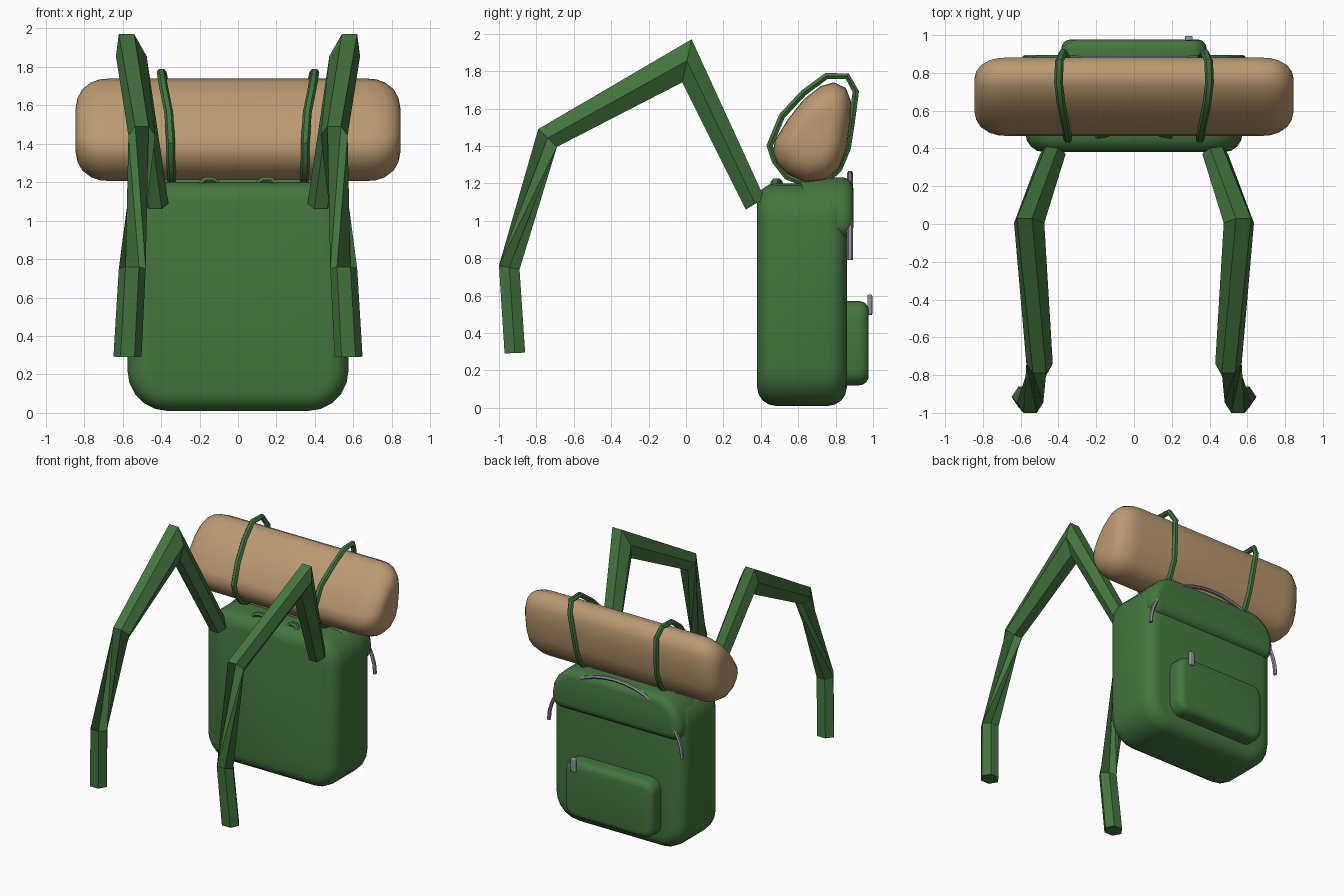
import bpy, bmesh, math
from mathutils import Vector

if "Cube" in bpy.data.objects:
    bpy.data.objects.remove(bpy.data.objects["Cube"])


def material(name, rgb):
    m = bpy.data.materials.new(name)
    m.diffuse_color = (*rgb, 1)
    m.use_nodes = True
    m.node_tree.nodes["Principled BSDF"].inputs["Base Color"].default_value = m.diffuse_color
    return m


GREEN = material("green canvas", (0.058, 0.180, 0.050))
TAN = material("tan blanket", (0.50, 0.325, 0.165))
GREY = material("grey metal", (0.30, 0.28, 0.34))


def loft(name, rings, mat, closed=False, shift=None, angle=40):
    """Skin equal-sized rings; shift maps a ring index to a twist in vertices."""
    shift = shift or {}
    bm = bmesh.new()
    vr = [[bm.verts.new(p) for p in r] for r in rings]
    n = len(vr[0])
    for j in range(len(vr) if closed else len(vr) - 1):
        a, b, k = vr[j], vr[(j + 1) % len(vr)], shift.get(j, 0)
        for i in range(n):
            bm.faces.new((a[i], a[(i + 1) % n], b[(i + 1 + k) % n], b[(i + k) % n]))
    if not closed:
        bm.faces.new(vr[0])
        bm.faces.new(vr[-1])
    bmesh.ops.recalc_face_normals(bm, faces=bm.faces)
    me = bpy.data.meshes.new(name)
    bm.to_mesh(me)
    bm.free()
    me.shade_smooth()
    me.set_sharp_from_angle(angle=math.radians(angle))
    me.materials.append(mat)
    ob = bpy.data.objects.new(name, me)
    bpy.context.collection.objects.link(ob)
    return ob


def slab(name, hx, z0, z1, y0, y1, r_bot, r_top, edge, mat, lean=0):
    """Rounded rectangle in x/z, with soft front and back edges."""
    def ring(y, inset):
        pts = []
        for sx, top, start in ((1, 1, 0), (-1, 1, 90), (-1, 0, 180), (1, 0, 270)):
            r = r_top if top else r_bot
            cx, cz = sx * (hx - r), (z1 - r if top else z0 + r)
            for k in range(6):
                a = math.radians(start + 18 * k)
                rr = r - inset
                pts.append((cx + rr * math.cos(a), y, cz + rr * math.sin(a)))
        return pts
    quarter = [math.radians(a) for a in (0, 22.5, 45, 67.5, 90)]
    rings = [ring(y0 + edge * (1 - math.cos(a)), edge * (1 - math.sin(a))) for a in quarter]
    rings += [ring(y1 - edge * (1 - math.cos(a)), edge * (1 - math.sin(a))) for a in reversed(quarter)]
    return loft(name, rings, mat)


def tube(name, pts, axis, width, thick, mat, closed=False):
    """Hexagonal band along a path; axis is its width direction."""
    pts, axis, n = [Vector(p) for p in pts], Vector(axis), len(pts)
    rings = []
    for i, p in enumerate(pts):
        a = pts[(i - 1) % n] if closed or i else p
        b = pts[(i + 1) % n] if closed or i < n - 1 else p
        nor = (b - a).cross(axis).normalized()
        rings.append([p + axis * (width / 2 * math.cos(t)) + nor * (thick / 2 * math.sin(t) / 0.866)
                      for t in (k * math.pi / 3 for k in range(6))])
    return loft(name, rings, mat, closed)


# Pack body, top flap and rear pocket
slab("pack_body", 0.575, 0.01, 1.2, 0.38, 0.86, 0.21, 0.2, 0.1, GREEN)
slab("top_flap", 0.562, 0.905, 1.232, 0.60, 0.895, 0.08, 0.22, 0.06, GREEN)
slab("rear_pocket", 0.385, 0.12, 0.57, 0.78, 0.977, 0.09, 0.09, 0.05, GREEN)

# Zip arc on the flap and pull tab on the pocket
arc = [(0.58 * math.cos(a), 0.877, 0.79 + 0.465 * math.sin(a))
       for a in (math.pi * k / 20 for k in range(21))]
tube("zip_arc", arc, (0, 1, 0), 0.034, 0.022, GREY)
slab("zip_pull", 0.021, 0.495, 0.605, 0.97, 0.996, 0.012, 0.012, 0.008, GREY).location.x = 0.29

# Bedroll: one cross-section shrunk toward rounded ends
roll = [(0.465, 1.37), (0.475, 1.43), (0.55, 1.55), (0.63, 1.65), (0.72, 1.72), (0.79, 1.74),
        (0.855, 1.71), (0.882, 1.64), (0.88, 1.54), (0.86, 1.39), (0.82, 1.28), (0.75, 1.22),
        (0.64, 1.205), (0.54, 1.25), (0.485, 1.31)]
ends = [(0.845, 0.42), (0.835, 0.62), (0.81, 0.79), (0.765, 0.92), (0.72, 0.98), (0.66, 1)]
stations = [(-x, s) for x, s in ends] + [(x, s) for x, s in reversed(ends)]
loft("bedroll", [[(x, 0.69 + (y - 0.69) * s, 1.47 + (z - 1.47) * s) for y, z in roll]
                 for x, s in stations], TAN, angle=50)

# Bedroll loops: x, y, z around the roll
loop = [(0.35, 0.447, 1.40), (0.35, 0.475, 1.32), (0.345, 0.54, 1.235), (0.345, 0.62, 1.205),
        (0.345, 0.75, 1.21), (0.35, 0.82, 1.28), (0.35, 0.865, 1.39), (0.36, 0.885, 1.52),
        (0.375, 0.908, 1.69), (0.395, 0.862, 1.773), (0.40, 0.75, 1.773), (0.385, 0.63, 1.685),
        (0.36, 0.513, 1.56)]

# Shoulder straps: outer point, inner point, half width
strap = [((0.43, 0.42, 1.12), (0.43, 0.32, 1.06), 0.068),
         ((0.58, 0.03, 1.97), (0.53, -0.02, 1.74), 0.08),
         ((0.50, -0.79, 1.49), (0.50, -0.69, 1.395), 0.07),
         ((0.55, -1.0, 0.76), (0.55, -0.89, 0.74), 0.07),
         ((0.575, -0.97, 0.29), (0.575, -0.86, 0.295), 0.073)]

# Carry handle ends on the pack top
handle = [(0.20, 0.47, 1.18), (0.17, 0.48, 1.212), (0.13, 0.49, 1.212), (0.09, 0.50, 1.18)]

for side, s in (("left", -1), ("right", 1)):
    tube(side + "_bedroll_loop", [(x * s, y, z) for x, y, z in loop],
         (1, 0, 0), 0.046, 0.034, GREEN, closed=True)
    rings = []
    for o, i, hw in strap:
        o, i = Vector(o), Vector(i)
        mid, d = (o + i) / 2, (o - i) / 2
        ring = []
        for k in range(6):
            a = k * math.pi / 3
            p = mid + Vector((hw * math.cos(a), 0, 0)) + d * (math.sin(a) / 0.866)
            ring.append((p.x * s, p.y, p.z))
        rings.append(ring)
    # the strap twists between its second and third bends
    loft(side + "_shoulder_strap", rings, GREEN, shift={2: 2}, angle=30)
    tube(side + "_handle_end", [(x * s, y, z) for x, y, z in handle], (0, 1, 0), 0.05, 0.03, GREEN)
